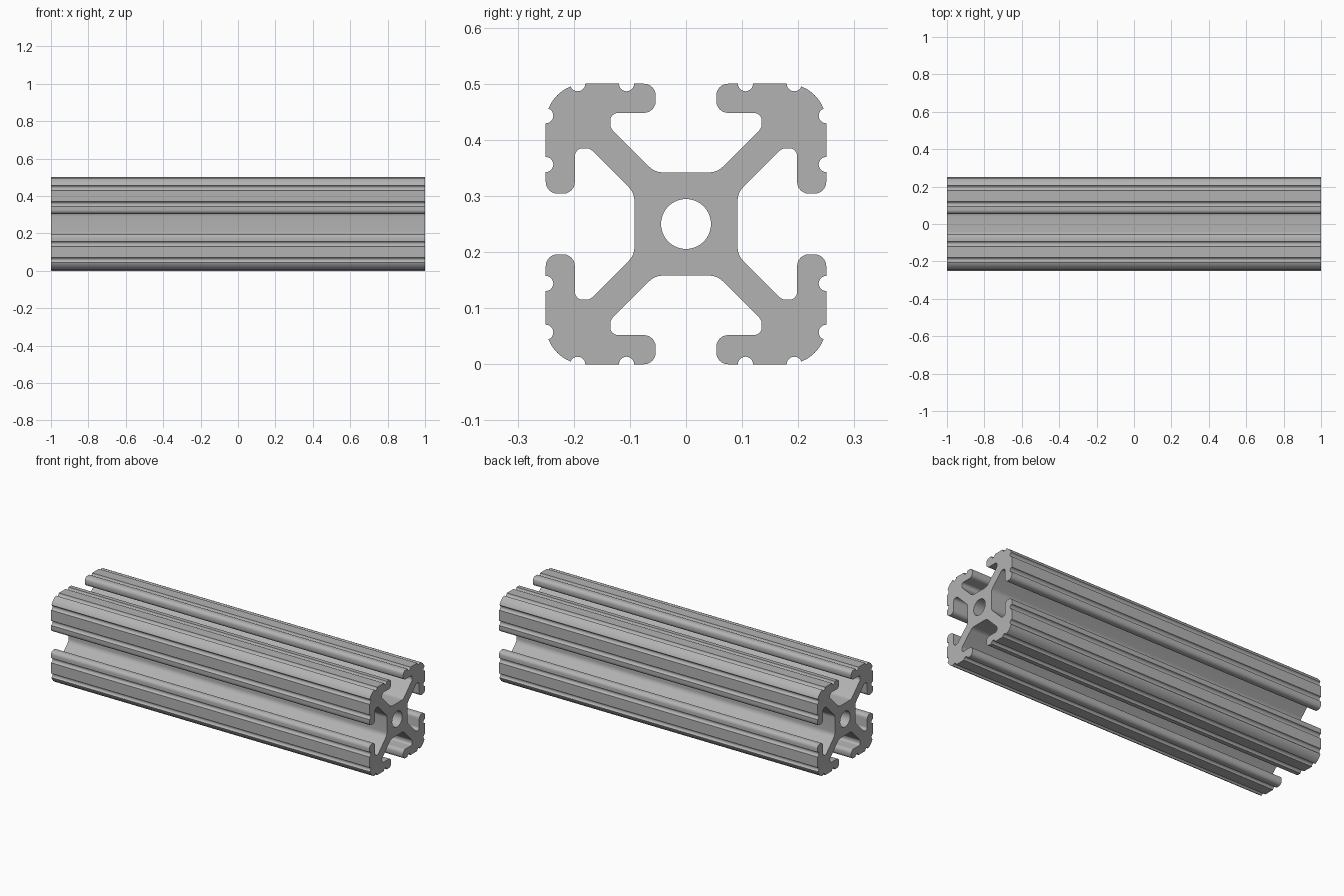
import bpy, bmesh
from math import cos, sin, tan, radians, pi
from mathutils import Vector

cube = bpy.data.objects.get("Cube")
if cube:
    bpy.data.objects.remove(cube, do_unlink=True)

LENGTH, HALF = 2.0, 0.25        # bar length, half of the square section
GROOVE_R, CORNER_R, BORE_R = 0.0135, 0.07, 0.0445

metal = bpy.data.materials.new("brushed aluminium grey")
metal.use_nodes = True
grey = (0.45, 0.45, 0.45, 1)
metal.diffuse_color = grey
metal.node_tree.nodes["Principled BSDF"].inputs["Base Color"].default_value = grey


def arc(centre, radius, start, end, steps):
    """Points on an arc, angles in degrees."""
    angles = [radians(start + (end - start) * i / steps) for i in range(steps + 1)]
    return [Vector((centre[0] + radius * cos(a), centre[1] + radius * sin(a))) for a in angles]


def fillet(before, corner, after, radius, steps=6):
    """Tangent arc that rounds one corner of a path."""
    p = Vector(corner)
    d1, d2 = (Vector(before) - p).normalized(), (Vector(after) - p).normalized()
    half = d1.angle(d2) / 2
    centre = p + (d1 + d2).normalized() * radius / sin(half)
    start = p + d1 * radius / tan(half) - centre
    end = p + d2 * radius / tan(half) - centre
    sweep = start.angle(end)
    return [centre + (start * sin((1 - i / steps) * sweep) + end * sin(i / steps * sweep)) / sin(sweep)
            for i in range(steps + 1)]


# One eighth of the section: core, diagonal web, slot pocket and lip
path = [(0, 0.092), (0.0555, 0.092), (0.135, 0.1715), (0.135, 0.198),
        (0.054, 0.198), (0.054, HALF), (0.1, HALF)]
radii = [0.035, 0.016, 0.014, 0.021, 0.021]
eighth = []
for i, r in enumerate(radii, 1):
    eighth += fillet(path[i - 1], path[i], path[i + 1], r)

# Two small grooves in the outer face, then the rounded corner up to the diagonal
eighth += arc((0.106, HALF), GROOVE_R, 180, 360, 10)
eighth += arc((0.193, HALF), GROOVE_R, 180, 338, 10)
corner = HALF - CORNER_R
eighth += arc((corner, corner), CORNER_R, 67, 45, 4)

# Mirror across the diagonal, then turn the quarter four times
quarter = eighth + [Vector((p.y, p.x)) for p in reversed(eighth[:-1])]
outline = []
for _ in range(4):
    outline += quarter
    quarter = [Vector((p.y, -p.x)) for p in quarter]
bore = arc((0, 0), BORE_R, 0, 360, 40)[:-1]

# Fill the section with its bore left open and extrude it along x
bm = bmesh.new()
edges = []
for loop in (outline, bore):
    verts = [bm.verts.new((-LENGTH / 2, p.x, p.y + HALF)) for p in loop]
    edges += [bm.edges.new((verts[i - 1], verts[i])) for i in range(len(verts))]
bmesh.ops.triangle_fill(bm, use_beauty=True, edges=edges, normal=(-1, 0, 0))
ends = bmesh.ops.extrude_face_region(bm, geom=bm.faces[:], use_keep_orig=True)
moved = [g for g in ends["geom"] if isinstance(g, bmesh.types.BMVert)]
bmesh.ops.translate(bm, verts=moved, vec=(LENGTH, 0, 0))
bmesh.ops.recalc_face_normals(bm, faces=bm.faces[:])

mesh = bpy.data.meshes.new("slotted_bar")
bm.to_mesh(mesh)
bm.free()
mesh.materials.append(metal)
bar = bpy.data.objects.new("slotted_bar", mesh)
bpy.context.collection.objects.link(bar)

# Smooth the rounded parts, keep the hard edges
bpy.ops.object.select_all(action="DESELECT")
bar.select_set(True)
bpy.context.view_layer.objects.active = bar
bpy.ops.object.shade_smooth_by_angle(angle=radians(30))
